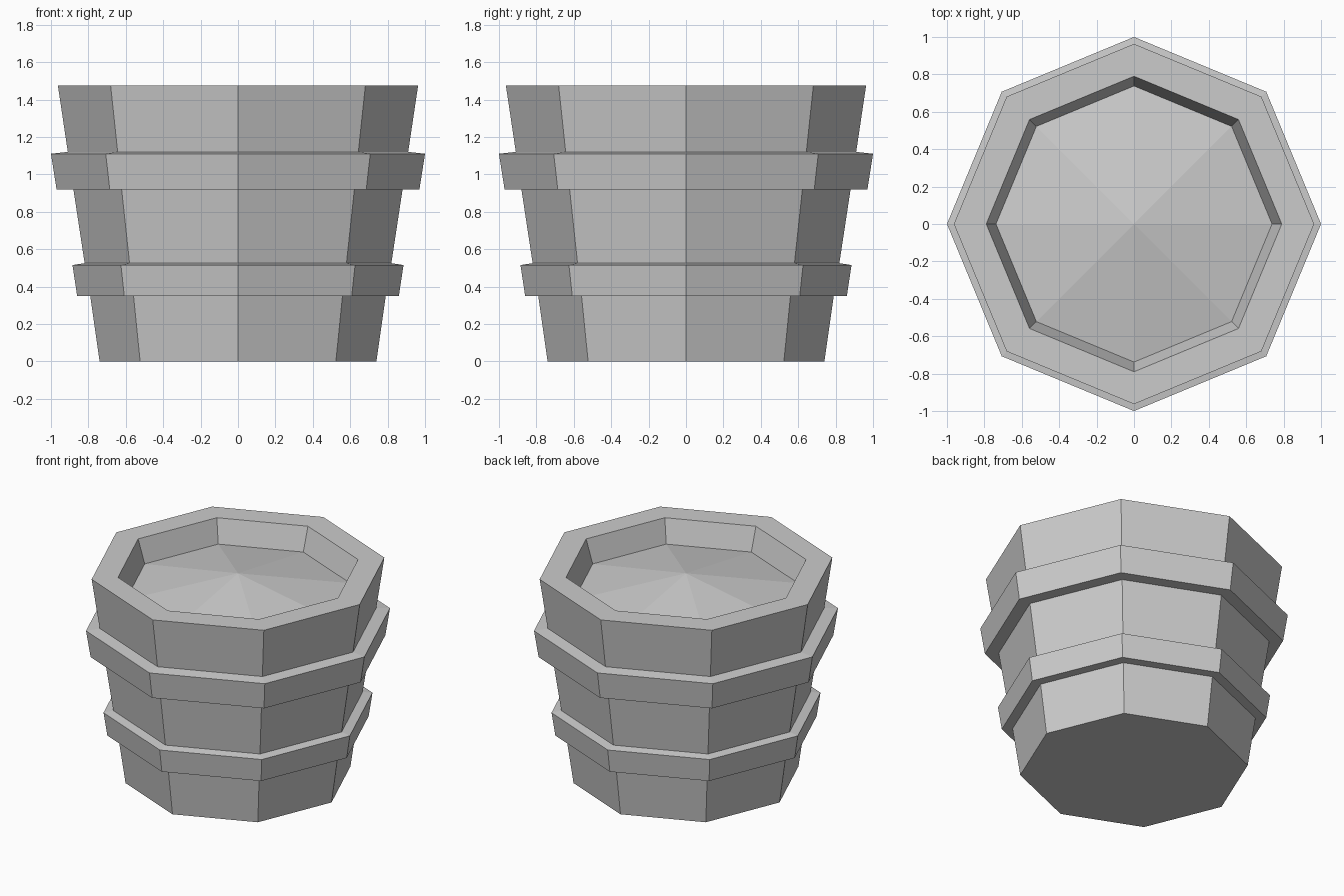
import bpy, bmesh
from math import cos, sin, pi

if "Cube" in bpy.data.objects:
    bpy.data.objects.remove(bpy.data.objects["Cube"])

SIDES = 8

# (radius, height) outline from the base centre, up the outside, over the rim, to the lid centre
PROFILE = [
    (0, 0), (0.74, 0), (0.79, 0.35),
    (0.86, 0.35), (0.885, 0.515), (0.82, 0.525),   # lower hoop
    (0.88, 0.92),
    (0.97, 0.92), (1.0, 1.11), (0.91, 1.12),       # upper hoop
    (0.963, 1.475), (0.79, 1.475),                 # rim
    (0.738, 1.31), (0, 1.44),                      # recessed, slightly domed lid
]


def lathe(name, profile, sides):
    bm = bmesh.new()
    rings = []
    for r, z in profile:
        count = sides if r else 1
        rings.append([bm.verts.new((r * cos(2 * pi * i / sides), r * sin(2 * pi * i / sides), z))
                      for i in range(count)])
    for a, b in zip(rings, rings[1:]):
        for i in range(sides):
            j = (i + 1) % sides
            if len(a) == 1:
                bm.faces.new((a[0], b[j], b[i]))
            elif len(b) == 1:
                bm.faces.new((a[i], a[j], b[0]))
            else:
                bm.faces.new((a[i], a[j], b[j], b[i]))
    bmesh.ops.recalc_face_normals(bm, faces=bm.faces)
    mesh = bpy.data.meshes.new(name)
    bm.to_mesh(mesh)
    bm.free()
    obj = bpy.data.objects.new(name, mesh)
    bpy.context.collection.objects.link(obj)
    return obj


# Tapered tub with two hoops and a recessed top
lathe("hooped_tub", PROFILE, SIDES)
